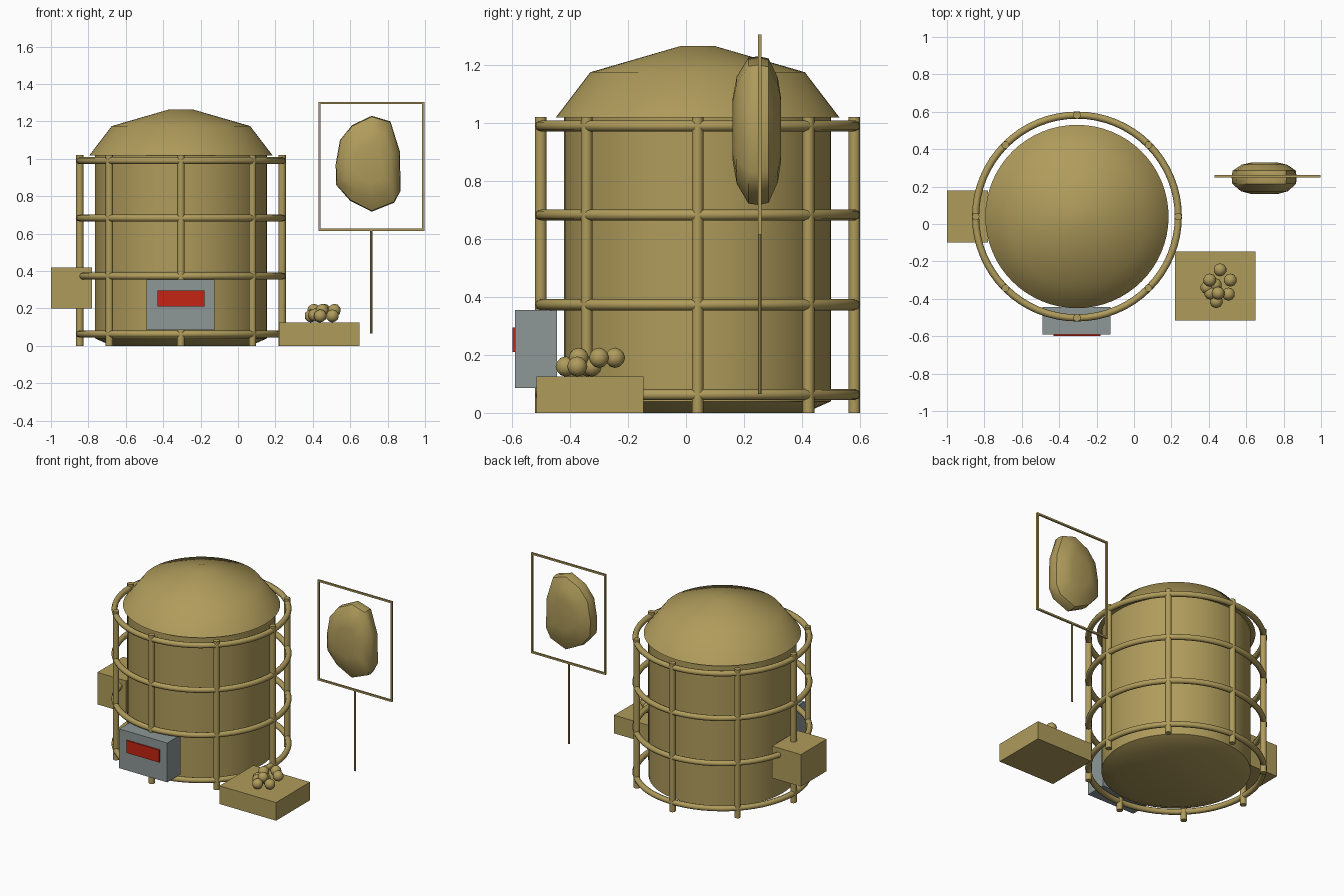
import bpy, bmesh, math
from mathutils import Vector

if "Cube" in bpy.data.objects:
    bpy.data.objects.remove(bpy.data.objects["Cube"])

CX, CY = -0.305, 0.04      # tank axis


def material(name, rgb):
    m = bpy.data.materials.new(name)
    m.diffuse_color = (*rgb, 1)
    m.use_nodes = True
    m.node_tree.nodes["Principled BSDF"].inputs["Base Color"].default_value = m.diffuse_color
    return m


BRASS = material("brass", (0.43, 0.33, 0.105))
GREY = material("steel grey", (0.27, 0.31, 0.31))
RED = material("red", (0.55, 0.018, 0.006))


def finish(name, bm, mat, angle=None):
    bmesh.ops.recalc_face_normals(bm, faces=bm.faces)
    me = bpy.data.meshes.new(name)
    bm.to_mesh(me)
    bm.free()
    me.materials.append(mat)
    ob = bpy.data.objects.new(name, me)
    bpy.context.collection.objects.link(ob)
    if angle:
        bpy.ops.object.select_all(action='DESELECT')
        ob.select_set(True)
        bpy.context.view_layer.objects.active = ob
        bpy.ops.object.shade_smooth_by_angle(angle=math.radians(angle))
    return ob


def box(name, lo, hi, mat):
    bm = bmesh.new()
    bmesh.ops.create_cube(bm, size=1)
    for v in bm.verts:
        v.co = [(a + b) / 2 + c * (b - a) for a, b, c in zip(lo, hi, v.co)]
    return finish(name, bm, mat)


def rod(name, a, b, r, sides=12):
    a, b = Vector(a), Vector(b)
    bm = bmesh.new()
    bmesh.ops.create_cone(bm, cap_ends=True, segments=sides, radius1=r, radius2=r,
                          depth=(b - a).length)
    bm.transform((b - a).to_track_quat('Z', 'Y').to_matrix().to_4x4())
    bmesh.ops.translate(bm, verts=bm.verts, vec=(a + b) / 2)
    return finish(name, bm, BRASS, 40)


def lathe(name, profile, steps, angle, closed=False):
    """Spin (radius, z) points around the tank axis."""
    bm = bmesh.new()
    vs = [bm.verts.new((CX + r, CY, z)) for r, z in profile]
    es = [bm.edges.new(p) for p in zip(vs, vs[1:])]
    if closed:
        es.append(bm.edges.new((vs[-1], vs[0])))
    bmesh.ops.spin(bm, geom=vs + es, cent=(CX, CY, 0), axis=(0, 0, 1),
                   angle=math.tau, steps=steps)
    bmesh.ops.remove_doubles(bm, verts=bm.verts, dist=1e-4)
    return finish(name, bm, BRASS, angle)


# Tank body with bevelled base, and overhanging domed lid
lathe("tank_body", [(0, 0), (0.37, 0.0), (0.46, 0.04), (0.46, 1.02), (0, 1.02)], 64, 45)
lathe("tank_lid", [(0.455, 1.018), (0.49, 1.018), (0.37, 1.175), (0.06, 1.265), (0, 1.265)], 64, 45)

# Cage of four hoops and eight posts
for i, z in enumerate((0.063, 0.373, 0.683, 0.99)):
    section = [(0.542 + 0.019 * math.cos(k * math.tau / 8),
                z + 0.019 * math.sin(k * math.tau / 8)) for k in range(8)]
    lathe(f"cage_hoop_{i}", section, 64, 60, closed=True)
for i in range(8):
    a = i * math.tau / 8
    x, y = CX + 0.541 * math.cos(a), CY + 0.541 * math.sin(a)
    rod(f"cage_post_{i}", (x, y, 0), (x, y, 1.02), 0.02)

# Side box, control panel with red display, and low tray
box("side_box", (-1.0, -0.10, 0.20), (-0.78, 0.18, 0.42), BRASS)
box("control_panel", (-0.49, -0.59, 0.085), (-0.125, -0.445, 0.355), GREY)
box("panel_display", (-0.43, -0.599, 0.21), (-0.18, -0.59, 0.295), RED)
box("tray", (0.22, -0.515, 0.0), (0.65, -0.147, 0.125), BRASS)

# Pile of pellets on the tray
pellets = [(0.39, -0.34, 0.16), (0.44, -0.415, 0.16), (0.505, -0.375, 0.16),
           (0.435, -0.325, 0.16), (0.515, -0.30, 0.19), (0.405, -0.30, 0.19),
           (0.46, -0.245, 0.19), (0.45, -0.37, 0.19), (0.41, -0.37, 0.165)]
for i, p in enumerate(pellets):
    bm = bmesh.new()
    bmesh.ops.create_icosphere(bm, subdivisions=2, radius=0.035)
    bmesh.ops.translate(bm, verts=bm.verts, vec=p)
    finish(f"pellet_{i}", bm, BRASS, 45)

# Sign: thin square frame on a pole
SY, X0, X1, Z0, Z1 = 0.255, 0.436, 0.99, 0.621, 1.299
t = 0.006
for n, x in (("left", X0), ("right", X1)):
    box(f"sign_{n}", (x - t, SY - t, Z0 - t), (x + t, SY + t, Z1 + t), BRASS)
for n, z in (("bottom", Z0), ("top", Z1)):
    box(f"sign_{n}", (X0, SY - t, z - t), (X1, SY + t, z + t), BRASS)
rod("sign_pole", (0.712, SY, 0.065), (0.712, SY, Z0), 0.006, 8)

# Lumpy stone inside the frame: irregular outline shrunk towards front and back
outline = [(0.715, 1.23), (0.815, 1.20), (0.865, 1.04), (0.87, 0.83), (0.835, 0.765),
           (0.715, 0.717), (0.60, 0.775), (0.525, 0.86), (0.522, 0.97),
           (0.545, 1.10), (0.61, 1.18)]
bm = bmesh.new()
layers = [(0.161, 0.42), (0.175, 0.72), (0.215, 0.98), (0.25, 1.0), (0.285, 0.97),
          (0.317, 0.7), (0.328, 0.42)]
rings = [[bm.verts.new((0.70 + (x - 0.70) * s, y, 0.98 + (z - 0.98) * s))
          for x, z in outline] for y, s in layers]
n = len(outline)
for a, b in zip(rings, rings[1:]):
    for k in range(n):
        bm.faces.new((a[k], a[(k + 1) % n], b[(k + 1) % n], b[k]))
bm.faces.new(rings[0])
bm.faces.new(rings[-1])
finish("sign_stone", bm, BRASS, 45)
